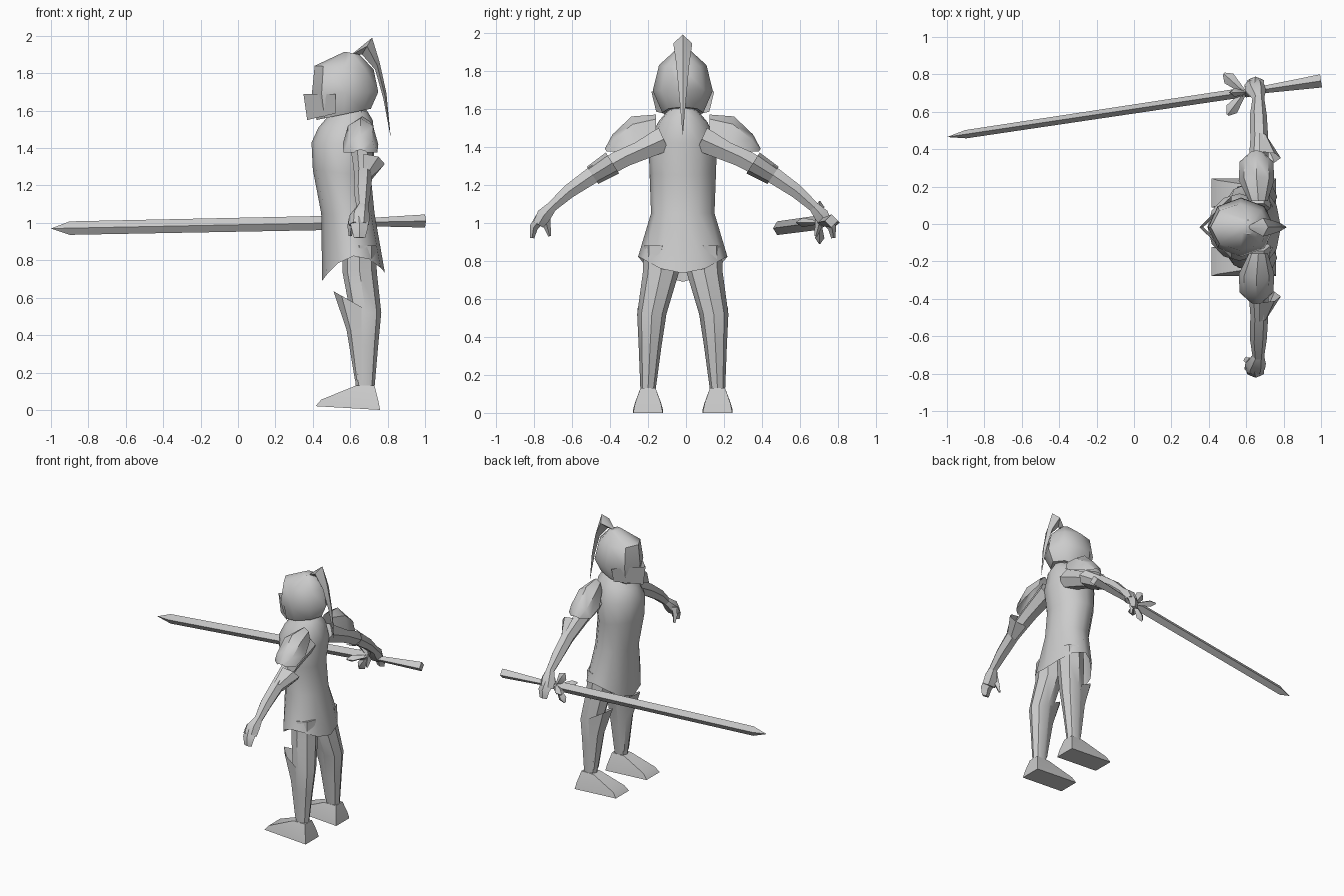
import bpy, bmesh
from math import sin, cos, pi, radians
from mathutils import Vector

cube = bpy.data.objects.get("Cube")
if cube:
    bpy.data.objects.remove(cube, do_unlink=True)

GREY = (0.6, 0.6, 0.6, 1)
steel = bpy.data.materials.new("steel grey")
steel.use_nodes = True
steel.diffuse_color = GREY
steel.node_tree.nodes["Principled BSDF"].inputs["Base Color"].default_value = GREY

MID = -0.017  # the figure's own symmetry plane


def loft(name, sections, sides=8, arc=False, caps=(True, True), phase=0, lift=0):
    """Skin rings of (centre, half axis a, half axis b); arc makes an open half shell."""
    bm = bmesh.new()
    span = pi if arc else 2 * pi
    count = sides + 1 if arc else sides
    rings = []
    for i, (c, a, b) in enumerate(sections):
        c, a, b = Vector(c), Vector(a), Vector(b)
        ring = []
        for k in range(count):
            t = phase + span * k / sides
            p = c + a * cos(t) + b * sin(t)
            if i == len(sections) - 1:
                p.z += lift * sin(t) ** 2
            ring.append(bm.verts.new(p))
        rings.append(ring)
    for r, s in zip(rings, rings[1:]):
        for k in range(sides):
            j = (k + 1) % count
            bm.faces.new((r[k], r[j], s[j], s[k]))
    if not arc:
        for ring, cap in ((rings[0], caps[0]), (rings[-1], caps[1])):
            if cap:
                bm.faces.new(ring)
    bmesh.ops.remove_doubles(bm, verts=bm.verts, dist=0.0005)
    bmesh.ops.recalc_face_normals(bm, faces=bm.faces)
    mesh = bpy.data.meshes.new(name)
    bm.to_mesh(mesh)
    bm.free()
    mesh.materials.append(steel)
    ob = bpy.data.objects.new(name, mesh)
    bpy.context.collection.objects.link(ob)
    bpy.ops.object.select_all(action='DESELECT')
    ob.select_set(True)
    bpy.context.view_layer.objects.active = ob
    bpy.ops.object.shade_smooth_by_angle(angle=radians(42))
    return ob


def stack(name, rows, y=MID, **kw):
    """Upright loft from rows of (x front, x back, half width, z front, z back)."""
    loft(name, [(((f + b) / 2, y, (zf + zb) / 2), ((b - f) / 2, 0, (zb - zf) / 2), (0, w, 0))
                for f, b, w, zf, zb in rows], **kw)


def limb(name, s, pts, sides=6):
    """Arm-like loft from (x, y, z, radius x, radius across), mirrored by s."""
    secs = []
    for i, (x, y, z, rx, r) in enumerate(pts):
        p, q = pts[max(i - 1, 0)], pts[min(i + 1, len(pts) - 1)]
        d = Vector((0, (q[1] - p[1]) * s, q[2] - p[2])).normalized()
        secs.append(((x, MID + s * y, z), (rx, 0, 0), (0, -d.z * r, d.y * r)))
    loft(name, secs, sides)


def shell(name, s, secs, sides=4):
    """Half-shell armour plate, mirrored by s."""
    flip = lambda v: (v[0], s * v[1], v[2])
    loft(name, [((c[0], MID + s * c[1], c[2]), flip(a), flip(b)) for c, a, b in secs],
         sides, arc=True)


# Tunic, neck and helmet
stack("tunic", [(.49, .69, .08, 1.58, 1.60), (.43, .72, .13, 1.51, 1.55),
                (.393, .735, .18, 1.43, 1.42), (.40, .71, .175, 1.285, 1.25),
                (.445, .73, .167, 1.05, 1.05), (.45, .785, .235, .69, .735)],
      sides=12, caps=(True, False), lift=.11)
stack("neck", [(.5, .68, .08, 1.64, 1.64), (.48, .7, .09, 1.52, 1.52)])
stack("helmet", [(.57, .65, .04, 1.915, 1.90), (.41, .725, .125, 1.84, 1.82),
                 (.395, .75, .158, 1.69, 1.70), (.42, .71, .108, 1.55, 1.61)])
shell("visor", 1, [((.52, 0, 1.69), (0, .165, 0), (-.17, 0, 0)),
                   ((.52, 0, 1.585), (0, .14, 0), (-.15, 0, -.035))], sides=2)

# Plume sweeping back over the helmet
plume = [(.61, 1.90, .005, .005), (.69, 1.945, .045, .05), (.745, 1.84, .02, .035),
         (.785, 1.68, .014, .02), (.815, 1.467, .001, .001)]
loft("plume", [((x, MID, z), (r * .6, 0, r), (0, w, 0)) for x, z, r, w in plume], 4)

for s, side in ((1, "right"), (-1, "left")):
    # Arm and hand
    limb(side + "_arm", s, [(.66, .10, 1.44, .07, .075), (.665, .30, 1.35, .055, .06),
                            (.67, .47, 1.255, .048, .052), (.665, .60, 1.165, .045, .042),
                            (.665, .70, 1.075, .03, .03)])
    limb(side + "_palm", s, [(.665, .685, 1.09, .03, .03), (.65, .73, 1.04, .055, .045),
                             (.645, .76, .99, .055, .035)])
    limb(side + "_fingers", s, [(.645, .75, 1.02, .05, .03), (.65, .785, .975, .045, .022),
                                (.65, .793, .92, .03, .012)], 4)
    limb(side + "_thumb", s, [(.62, .725, 1.04, .025, .03), (.605, .715, .985, .02, .02),
                              (.60, .70, .93, .008, .008)], 4)
    # Shoulder and elbow plates
    shell(side + "_shoulder_plate", s, [
        ((.665, .14, 1.49), (.05, 0, 0), (0, 0, .08)),
        ((.655, .25, 1.42), (.095, 0, 0), (0, .02, .14)),
        ((.655, .35, 1.375), (.09, 0, 0), (0, .02, .09)),
        ((.655, .40, 1.375), (.035, 0, 0), (0, .01, .015))])
    shell(side + "_elbow_plate", s, [
        ((.67, .37, 1.315), (0, .035, .055), (.115, 0, 0)),
        ((.67, .475, 1.25), (0, .03, .045), (.048, 0, 0))])
    # Leg, knee plate and shoe
    loft(side + "_leg", [((x, MID + s * y, z), (rx, 0, 0), (0, ry, 0)) for x, y, z, rx, ry in (
        (.65, .11, .88, .09, .095), (.65, .115, .74, .092, .095), (.683, .163, .52, .083, .077),
        (.68, .172, .35, .07, .06), (.68, .183, .12, .05, .04))], 8)
    shell(side + "_knee_plate", s, [
        ((.66, .163, .55), (0, .075, 0), (-.15, 0, .085)),
        ((.66, .17, .41), (0, .06, 0), (-.08, 0, .02)),
        ((.66, .18, .16), (0, .04, 0), (-.035, 0, 0))])
    r2 = 2 ** .5
    loft(side + "_shoe", [(((f + b) / 2, MID + s * .183, (zf + zb) / 2),
                           ((b - f) / 2 * r2, 0, (zb - zf) / 2 * r2), (0, w * r2, 0))
                          for f, b, w, zf, zb in ((.63, .73, .04, .13, .13),
                                                  (.445, .75, .068, .055, .05),
                                                  (.415, .76, .078, .02, 0))],
         4, phase=pi / 4)


# Sword held in the right hand
def axis(x):
    return Vector((x, .615 + .15 * x, .99 + .02 * x))


def blade(name, rows):
    loft(name, [(axis(x), (-.15 * w, w, 0), (0, 0, h)) for x, w, h in rows], 4)


blade("sword_blade", [(-1, 0, 0), (-.9, .022, .036), (.58, .025, .038)])
blade("sword_handle", [(.57, .016, .018), (.7, .02, .022), (1, .035, .035)])
for n, tip in enumerate(((-.11, .10, 0), (-.09, -.12, 0), (-.07, 0, .11), (-.07, 0, -.11))):
    root, d = axis(.59), Vector(tip)
    flat = d.cross((0, 0, 1) if tip[1] else (0, 1, 0)).normalized()
    other = d.cross(flat).normalized()
    loft("guard_spike_%d" % (n + 1), [(root + d * f, flat * w, other * w * .7) for f, w in
                                      ((0, .012), (.75, .035), (1, .008))], 4)
